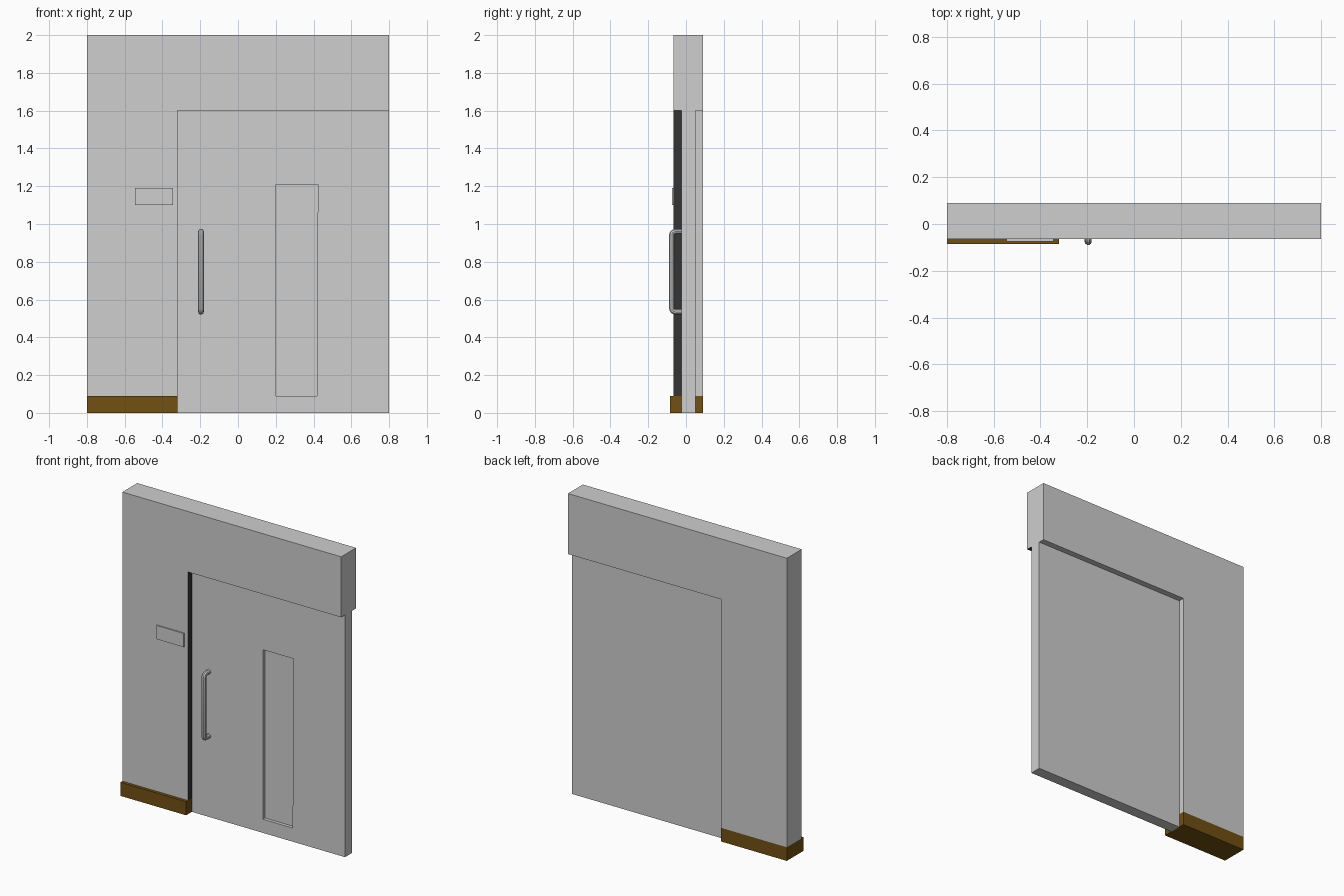
import bpy, bmesh, math

if "Cube" in bpy.data.objects:
    bpy.data.objects.remove(bpy.data.objects["Cube"])


def material(name, rgb):
    m = bpy.data.materials.new(name)
    m.diffuse_color = (*rgb, 1)
    m.use_nodes = True
    m.node_tree.nodes["Principled BSDF"].inputs["Base Color"].default_value = m.diffuse_color
    return m


GREY = material("light grey", (0.62, 0.62, 0.62))
BLACK = material("dark gasket", (0.035, 0.035, 0.035))
BROWN = material("brown skirting", (0.17, 0.08, 0.006))


def finish(name, bm, mats):
    bmesh.ops.recalc_face_normals(bm, faces=bm.faces[:])
    me = bpy.data.meshes.new(name)
    bm.to_mesh(me)
    bm.free()
    for m in mats:
        me.materials.append(m)
    ob = bpy.data.objects.new(name, me)
    bpy.context.collection.objects.link(ob)
    return ob


def stack(name, loops, mats):
    """Skin successive (xz profile, y) loops and cap both ends."""
    bm = bmesh.new()
    rings = [[bm.verts.new((x, y, z)) for x, z in prof] for prof, y in loops]
    n = len(rings[0])
    for a, b in zip(rings, rings[1:]):
        for i in range(n):
            j = (i + 1) % n
            bm.faces.new((a[i], a[j], b[j], b[i]))
    bm.faces.new(rings[0])
    bm.faces.new(rings[-1])
    return finish(name, bm, mats)


def rect(x0, x1, z0, z1):
    return [(x0, z0), (x1, z0), (x1, z1), (x0, z1)]


def box(name, x0, x1, y0, y1, z0, z1, mat):
    r = rect(x0, x1, z0, z1)
    return stack(name, [(r, y0), (r, y1)], [mat])


# wall: side panel and header in one L, dark lining on the front of the opening
L = [(-0.8, 0.09), (-0.32, 0.09), (-0.32, 1.6), (0.8, 1.6), (0.8, 2), (-0.8, 2)]
wall = stack("wall", [(L, -0.065), (L, -0.025), (L, 0.09)], [GREY, BLACK])
for p in wall.data.polygons:
    c, n = p.center, p.normal
    jamb = n.x > 0.9 and c.x < 0
    soffit = n.z < -0.9 and c.z > 1
    if (jamb or soffit) and c.y < -0.03:
        p.material_index = 1

# sliding door with a shallow window recess in its front
door = rect(-0.32, 0.8, 0, 1.6)
window = [(0.2, 0.09), (0.417, 0.09), (0.423, 1.21), (0.2, 1.21)]
stack("sliding_door", [(window, -0.003), (window, -0.025), (door, -0.025), (door, 0.05)], [GREY])

# skirting block and sign plate
box("skirting", -0.8, -0.32, -0.085, 0.09, 0, 0.09, BROWN)
box("sign_plate", -0.545, -0.345, -0.074, -0.065, 1.10, 1.19, GREY)

# pull handle: round bar swept along a U path with rounded corners
R, F, ZB, ZT = 0.015, -0.075, 0.535, 0.96
bend = 0.018
path = [(-0.02, ZB)]
for cz, start in ((ZB + bend, -90), (ZT - bend, 180)):
    for k in range(5):
        a = math.radians(start - k * 22.5)
        path.append((F + bend + bend * math.cos(a), cz + bend * math.sin(a)))
path.append((-0.02, ZT))

cu = bpy.data.curves.new("handle", 'CURVE')
cu.dimensions = '3D'
cu.bevel_depth = R
cu.bevel_resolution = 3
cu.use_fill_caps = True
sp = cu.splines.new('POLY')
sp.points.add(len(path) - 1)
for pt, (y, z) in zip(sp.points, path):
    pt.co = (-0.196, y, z, 1)
cu.materials.append(GREY)
handle = bpy.data.objects.new("handle", cu)
bpy.context.collection.objects.link(handle)
bpy.context.view_layer.objects.active = handle
handle.select_set(True)
bpy.ops.object.convert(target='MESH')
bpy.ops.object.shade_smooth_by_angle()
